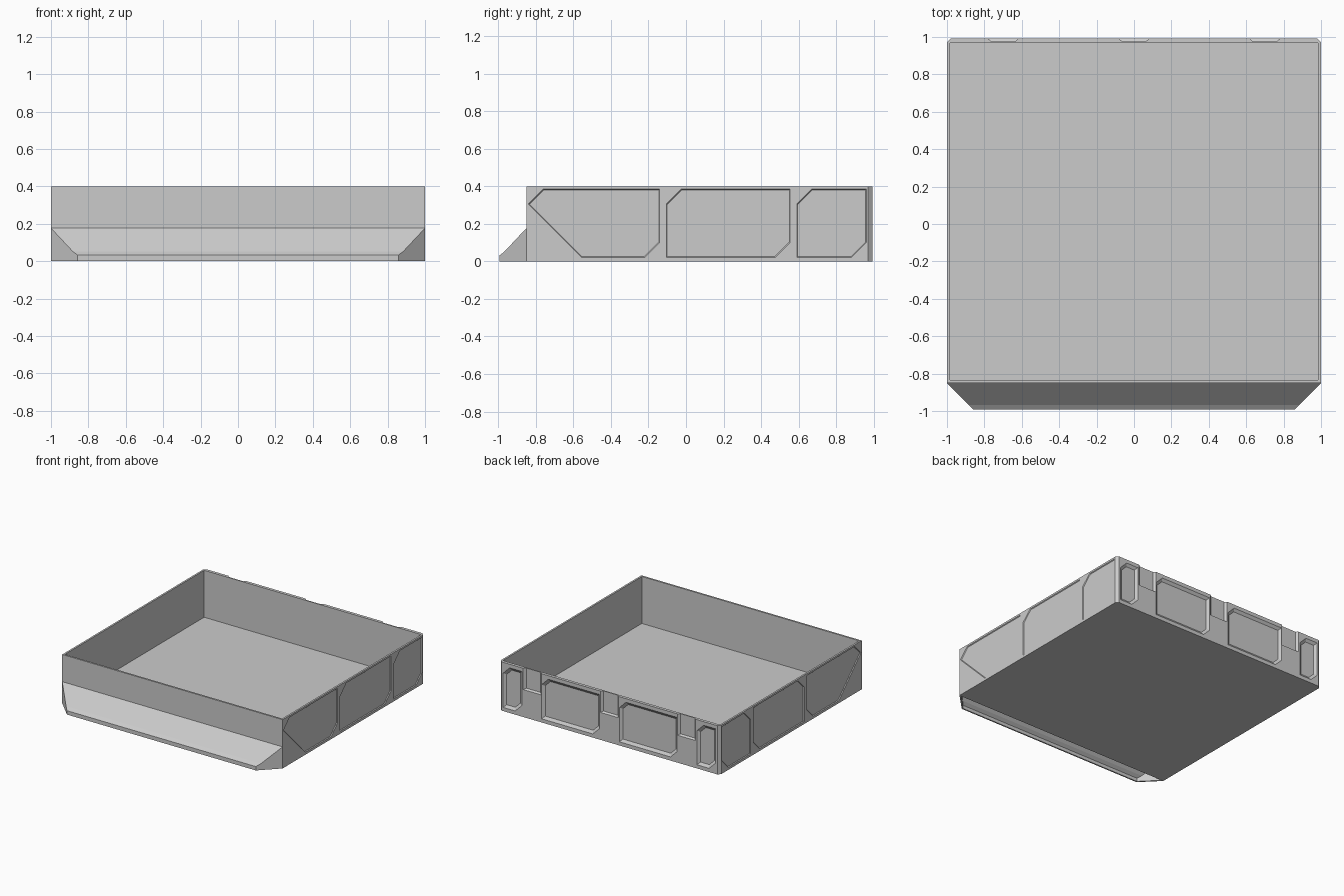
import bpy, bmesh
from mathutils import Vector

if "Cube" in bpy.data.objects:
    bpy.data.objects.remove(bpy.data.objects["Cube"])

BACK, FRONT, TOP = 0.993, -0.85, 0.4


def finish(bm, name):
    bmesh.ops.recalc_face_normals(bm, faces=bm.faces)
    me = bpy.data.meshes.new(name)
    bm.to_mesh(me)
    bm.free()
    ob = bpy.data.objects.new(name, me)
    bpy.context.collection.objects.link(ob)
    return ob


def loft(bm, rings):
    """Closed solid through rings with equal point counts."""
    vs = [[bm.verts.new(p) for p in r] for r in rings]
    n = len(vs[0])
    for a, b in zip(vs, vs[1:]):
        for i in range(n):
            j = (i + 1) % n
            bm.faces.new((a[i], a[j], b[j], b[i]))
    bm.faces.new(vs[0][::-1])
    bm.faces.new(vs[-1])


def inset(pts, d):
    """Shrink a convex clockwise 2D outline by d with mitred corners."""
    out = []
    for i in range(len(pts)):
        p, a, b = Vector(pts[i]), Vector(pts[i - 1]), Vector(pts[(i + 1) % len(pts)])
        e, f = (p - a).normalized(), (b - p).normalized()
        n1, n2 = Vector((e.y, -e.x)), Vector((f.y, -f.x))
        out.append(tuple(p + (n1 + n2) * d / (1 + n1.dot(n2))))
    return out


def panel(u0, u1, z0, z1, c, lead=None):
    """Clockwise panel outline, chamfered top-left and bottom-right."""
    return [(u0, z1 - c), (u0 + c, z1), (u1, z1), (u1, z0 + c), (u1 - c, z0),
            (u0 if lead is None else lead, z0)]


def recess(bm, outline, bevel, depth, place):
    small = inset(outline, bevel)
    loft(bm, [[place(u, z, 0.02) for u, z in outline],
              [place(u, z, 0) for u, z in outline],
              [place(u, z, -depth) for u, z in small]])


def box(bm, x0, x1, y0, y1, z0, z1):
    loft(bm, [[(x0, y0, z), (x1, y0, z), (x1, y1, z), (x0, y1, z)] for z in (z0, z1)])


# Tray body with chamfered rear corners
bm = bmesh.new()
plan = [(-1, FRONT), (1, FRONT), (1, 0.97), (0.98, BACK), (-0.98, BACK), (-1, 0.97)]
loft(bm, [[(x, y, z) for x, y in plan] for z in (0, TOP)])
tray = finish(bm, "tray_body")

# Cutter: inside cavity
bm = bmesh.new()
box(bm, -0.985, 0.985, FRONT + 0.015, 0.968, 0.015, 0.6)

# Cutter: shallow side panels, mirrored
for s in (-1, 1):
    side = lambda u, z, d, s=s: (s * (1 + d), u, z)
    for u0, u1, lead in ((-0.84, -0.14, -0.555), (-0.105, 0.555, None), (0.59, 0.96, None)):
        recess(bm, panel(u0, u1, 0.02, 0.385, 0.08, lead), 0.005, 0.006, side)

# Cutter: bevelled rear panels (u runs left to right seen from behind)
rear = lambda u, z, d: (-u, BACK + d, z)
for u0, u1 in ((-0.965, -0.795), (-0.615, -0.09), (0.09, 0.615), (0.795, 0.965)):
    recess(bm, panel(u0, u1, 0.03, 0.37, 0.06), 0.022, 0.016, rear)

# Cutter: rear latch notches
for x in (-0.7, 0, 0.7):
    loft(bm, [[(x - w, y, z), (x + w, y, z), (x + w, y, 0.5), (x - w, y, 0.5)]
              for w, y, z in ((0.082, 1.02, 0.225), (0.082, BACK, 0.225), (0.065, 0.977, 0.235))])
cutter = finish(bm, "recess_cutter")
cutter.hide_render = True

mod = tray.modifiers.new("recesses", 'BOOLEAN')
mod.operation, mod.solver, mod.object = 'DIFFERENCE', 'EXACT', cutter
bpy.context.view_layer.objects.active = tray
bpy.ops.object.modifier_apply(modifier=mod.name)
bpy.data.objects.remove(cutter)

# Front pull lip: hollow sloped shell with 45 degree ends
bm = bmesh.new()
profile = [(-0.993, 0), (-0.993, 0.032), (-0.967, 0.052), (FRONT, 0.177)]
rows = []
for y, z in profile:
    h = 1 - (FRONT - y)
    rows.append([bm.verts.new((s * h, y, z)) for s in (-1, 1)])
for a, b in zip(rows, rows[1:]):
    bm.faces.new((a[0], a[1], b[1], b[0]))
for k, s in enumerate((-1, 1)):
    foot = bm.verts.new((s, FRONT, 0))
    bm.faces.new([r[k] for r in rows] + [foot])
lip = finish(bm, "front_pull_lip")
# make sure the shell faces outward, then thicken inward
if lip.data.polygons[0].normal.y > 0:
    lip.data.flip_normals()
sol = lip.modifiers.new("shell", 'SOLIDIFY')
sol.thickness, sol.offset = 0.012, -1
